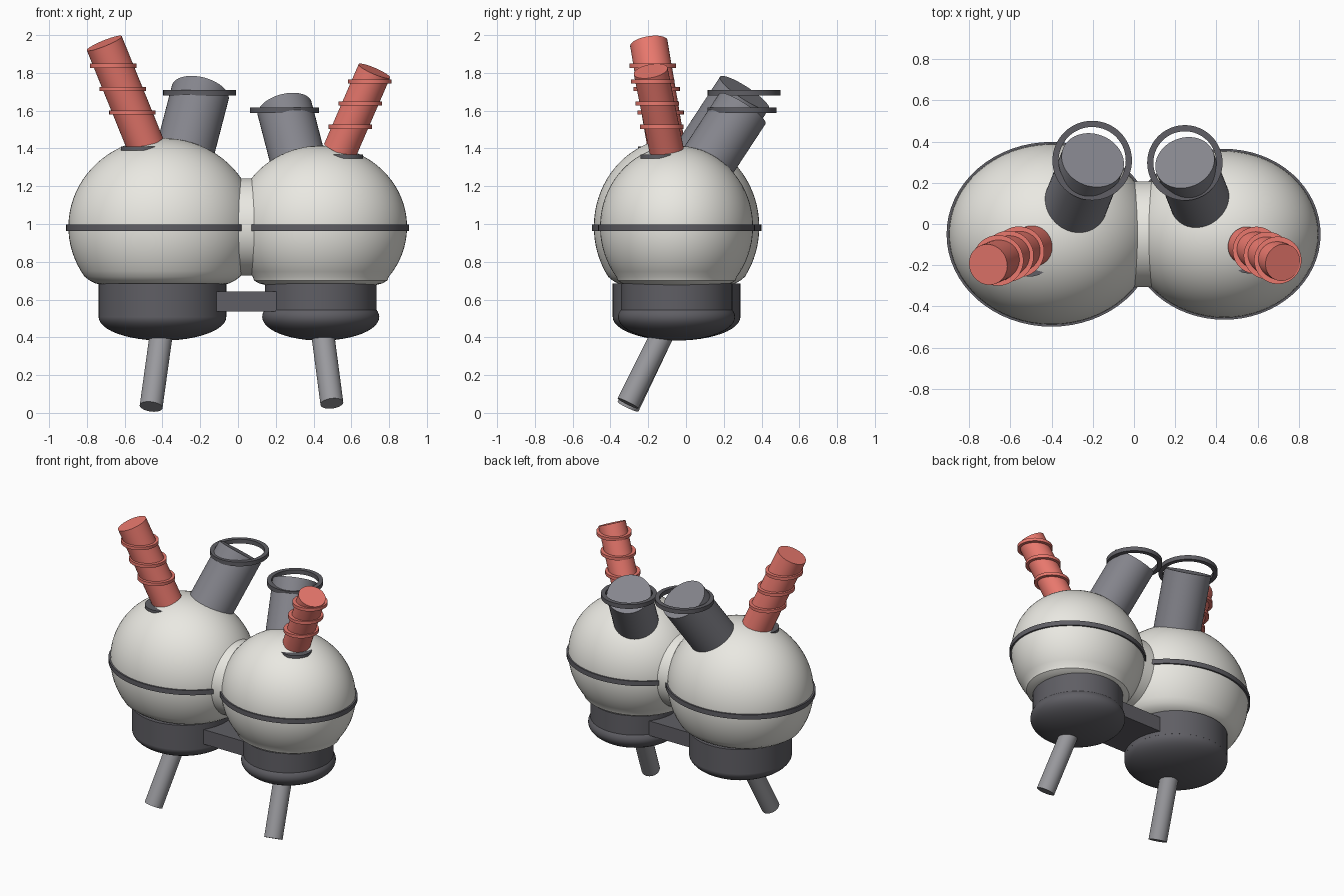
import bpy, bmesh, math
from mathutils import Vector

if "Cube" in bpy.data.objects:
    bpy.data.objects.remove(bpy.data.objects["Cube"])


def material(name, r, g, b):
    m = bpy.data.materials.new(name)
    m.diffuse_color = (r, g, b, 1)
    m.use_nodes = True
    m.node_tree.nodes["Principled BSDF"].inputs["Base Color"].default_value = m.diffuse_color
    return m


red = material("coral_red", 0.82, 0.19, 0.155)
white = material("warm_white", 0.82, 0.81, 0.76)
dark = material("dark_grey", 0.115, 0.113, 0.128)
mid = material("mid_grey", 0.235, 0.235, 0.265)
pale = material("leg_grey", 0.32, 0.32, 0.34)
Y = -0.05  # shared depth centre of the two bodies


def finish(obj, name, mat):
    obj.name = name
    bpy.context.view_layer.objects.active = obj
    obj.select_set(True)
    bpy.ops.object.shade_smooth_by_angle(angle=math.radians(35))
    obj.select_set(False)
    obj.data.materials.append(mat)
    return obj


def lathe(name, profile, loc, mat, scale=(1, 1), closed=False, sides=64):
    """Revolve (radius, z) points around a vertical axis, with elliptical x/y scale."""
    bm = bmesh.new()
    rings = []
    for r, z in profile:
        if r < 1e-6:
            rings.append([bm.verts.new((0, 0, z))] * sides)
        else:
            rings.append([bm.verts.new((r * scale[0] * math.cos(a), r * scale[1] * math.sin(a), z))
                          for a in (2 * math.pi * i / sides for i in range(sides))])
    count = len(rings) if closed else len(rings) - 1
    for k in range(count):
        a, b = rings[k], rings[(k + 1) % len(rings)]
        for i in range(sides):
            j = (i + 1) % sides
            bm.faces.new(list(dict.fromkeys((a[i], a[j], b[j], b[i]))))
    bmesh.ops.recalc_face_normals(bm, faces=bm.faces)
    me = bpy.data.meshes.new(name)
    bm.to_mesh(me)
    bm.free()
    obj = bpy.data.objects.new(name, me)
    obj.location = loc
    bpy.context.collection.objects.link(obj)
    return finish(obj, name, mat)


def rod(name, p, q, r, mat, sides=40):
    """Solid cylinder between two points."""
    p, q = Vector(p), Vector(q)
    bpy.ops.mesh.primitive_cylinder_add(vertices=sides, radius=r, depth=(q - p).length,
                                        location=(p + q) / 2,
                                        rotation=(q - p).to_track_quat('Z', 'Y').to_euler())
    return finish(bpy.context.object, name, mat)


def flat_ring(name, loc, outer, inner, h, mat, scale=(1, 1)):
    return lathe(name, [(inner, -h / 2), (outer, -h / 2), (outer, h / 2), (inner, h / 2)],
                 loc, mat, scale, True)


def body(side, cx, rx, ry, rz, base_r, foot_r):
    # Ellipsoid shell with a tucked-in flat bottom
    cz = 0.985
    prof = [(0, 0.675 - cz), (0.62, 0.675 - cz), (0.71, 0.685 - cz), (0.77, 0.70 - cz)]
    low = -math.asin((cz - 0.72) / rz)
    for i in range(29):
        t = low + (math.pi / 2 - low) * i / 28
        prof.append((max(0, math.cos(t)), rz * math.sin(t)))
    lathe(side + "_shell", prof, (cx, Y, cz), white, (rx, ry))
    # Waist band
    flat_ring(side + "_band", (cx, Y, 0.98), 1.024, 0.97, .034, dark, (rx, ry))
    # Round base and its domed underside
    rod(side + "_base", (cx, Y, 0.51), (cx, Y, 0.685), base_r, dark, 64)
    dome = [(foot_r * math.cos(t), 0.125 * math.sin(t))
            for t in (-math.pi / 2 + math.pi * i / 24 for i in range(25))]
    lathe(side + "_base_dome", [(0 if abs(r) < 1e-5 else r, z) for r, z in dome],
          (cx, Y, 0.508), dark)


body("left", -0.40, 0.498, 0.438, 0.47, 0.338, 0.338)
body("right", 0.438, 0.457, 0.405, 0.43, 0.295, 0.31)

# Joining collar and lower bridge
rod("body_collar", (-0.08, Y, 0.985), (0.18, Y, 0.985), 0.257, white, 64)
bpy.ops.mesh.primitive_cube_add(size=1, location=(0.04, Y, 0.59))
bpy.context.object.scale = (0.44, 0.36, 0.105)
finish(bpy.context.object, "base_bridge", dark)

# Slanted legs
for side, foot, step in (("left", (-.46, -.307, .033), (.06, .204, .43)),
                         ("right", (.497, -.307, .05), (-.054, .204, .41))):
    rod(side + "_leg", foot, Vector(foot) + Vector(step), 0.061, pale, 32)

# Wide rear tubes, each with a level hoop round its mouth
for side, cap, lean, r, hoop, hr in (
        ("left", (-.20, .31, 1.695), .26, .155, (-.203, .308, 1.695), .193),
        ("right", (.247, .298, 1.61), -.26, .147, (.247, .297, 1.603), .183)):
    axis = Vector((lean, .655, 1)).normalized()
    rod(side + "_rear_tube", Vector(cap) - axis * 0.55, cap, r, mid, 48)
    flat_ring(side + "_tube_hoop", hoop, hr, hr - .03, .03, dark)

# Ribbed red horns with level ribs and a dark seat disc
for side, p, q, r, rib, levels, seat, sr in (
        ("left", (-.49, -.106, 1.42), (-.708, -.197, 1.957), .1, .123,
         (1.838, 1.715, 1.59), (-.505, -.14, 1.4), .115),
        ("right", (.54, -.103, 1.39), (.722, -.187, 1.81), .091, .115,
         (1.755, 1.638, 1.515), (.557, -.135, 1.357), .105)):
    p, q = Vector(p), Vector(q)
    rod(side + "_horn", p, q, r, red)
    for i, z in enumerate(levels):
        c = p.lerp(q, (z - p.z) / (q.z - p.z))
        flat_ring(f"{side}_horn_rib_{i + 1}", c, rib, rib - .035, .022, red)
    rod(side + "_horn_seat", (seat[0], seat[1], seat[2] - .01),
        (seat[0], seat[1], seat[2] + .01), sr, dark)
